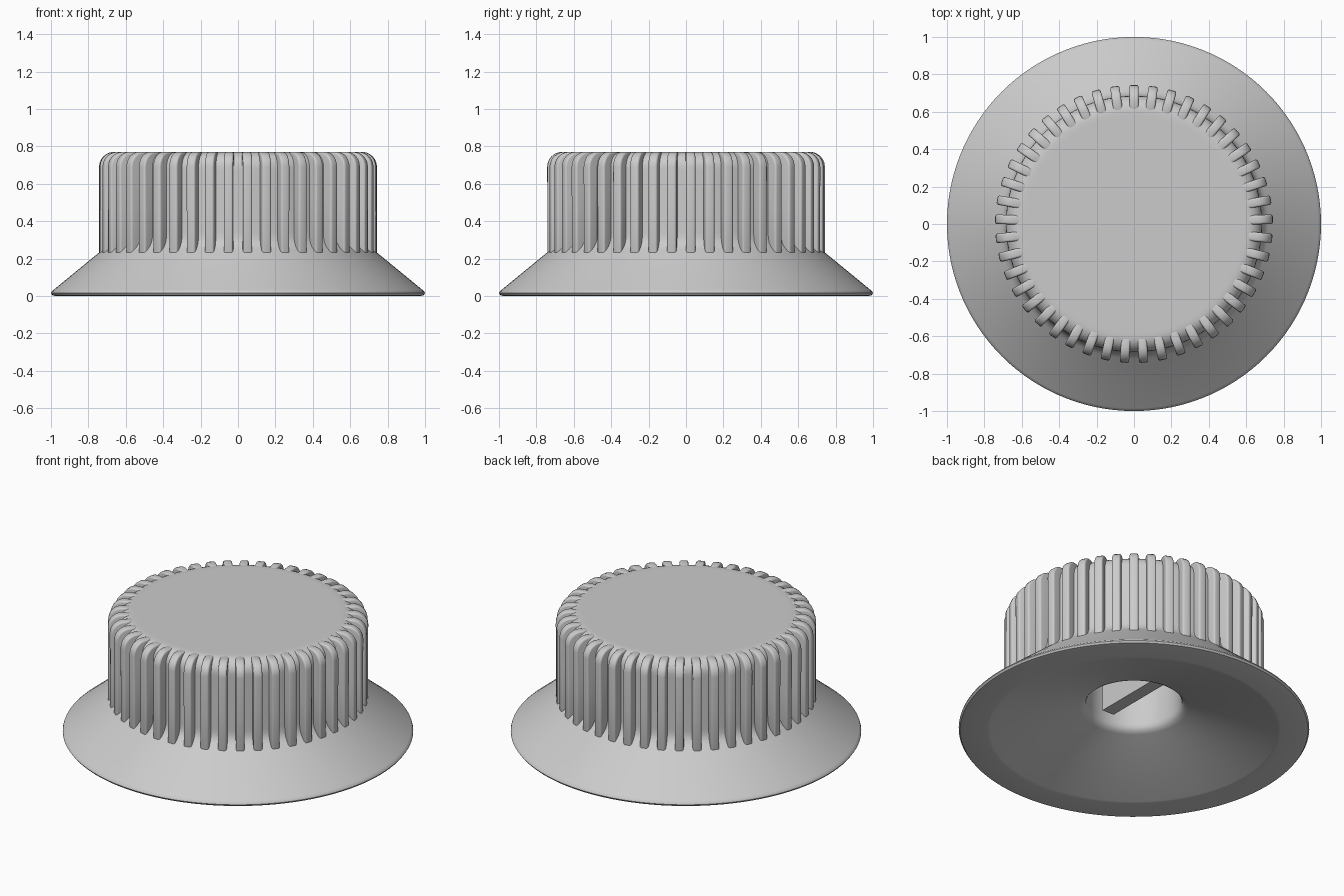
import bpy, bmesh
from math import sin, cos, pi, radians

cube = bpy.data.objects.get("Cube")
if cube:
    bpy.data.objects.remove(cube, do_unlink=True)

grey = bpy.data.materials.new("plain_grey")
grey.use_nodes = True
grey.diffuse_color = (0.6, 0.6, 0.6, 1)
grey.node_tree.nodes["Principled BSDF"].inputs["Base Color"].default_value = (0.6, 0.6, 0.6, 1)


def finish(name, bm):
    """Turn a bmesh into a smooth shaded object with sharp corners kept."""
    bmesh.ops.recalc_face_normals(bm, faces=bm.faces)
    mesh = bpy.data.meshes.new(name)
    bm.to_mesh(mesh)
    bm.free()
    mesh.materials.append(grey)
    obj = bpy.data.objects.new(name, mesh)
    bpy.context.collection.objects.link(obj)
    bpy.ops.object.select_all(action="DESELECT")
    obj.select_set(True)
    bpy.context.view_layer.objects.active = obj
    bpy.ops.object.shade_smooth_by_angle(angle=radians(35))
    return obj


def arc(r, z, radius, steps=6):
    """Quarter circle from straight out to straight up, as (r, z) points."""
    return [(r + radius * cos(pi / 2 * i / steps), z + radius * sin(pi / 2 * i / steps))
            for i in range(steps + 1)]


def lathe(name, profile, sides=120):
    bm = bmesh.new()
    verts = [bm.verts.new((r, 0, z)) for r, z in profile]
    edges = [bm.edges.new(pair) for pair in zip(verts, verts[1:])]
    bmesh.ops.spin(bm, geom=verts + edges, cent=(0, 0, 0), axis=(0, 0, 1),
                   angle=2 * pi, steps=sides)
    bmesh.ops.remove_doubles(bm, verts=bm.verts, dist=0.0005)
    return finish(name, bm)


# Knob body: hollow underside, flared skirt, core wall and rounded top
underside = [(0, 0.6), (0.27, 0.6), (0.27, 0.2), (0.275, 0.18), (0.287, 0.163),
             (0.31, 0.151), (0.82, 0.003), (0.83, 0), (0.84, 0)]
skirt = [(0.975, 0), (0.992, 0.004), (1, 0.015), (0.997, 0.024), (0.985, 0.034),
         (0.72, 0.251), (0.705, 0.266), (0.693, 0.285), (0.686, 0.31), (0.685, 0.34)]
top = [(0.685, 0.67)] + arc(0.605, 0.69, 0.08) + [(0.58, 0.77), (0, 0.77)]
lathe("knob_body", underside + skirt + top)

# Grip ribs around the core, one at the back centre
RIBS, WIDTH = 45, 0.05
outline = [(0.62, 0.215), (0.742, 0.215), (0.742, 0.45)] + arc(0.662, 0.69, 0.081) + [(0.605, 0.768)]
bm = bmesh.new()
for k in range(RIBS):
    a = pi / 2 + 2 * pi * k / RIBS
    sides = []
    for s in (-WIDTH / 2, WIDTH / 2):
        sides.append([bm.verts.new((r * cos(a) - s * sin(a), r * sin(a) + s * cos(a), z))
                      for r, z in outline])
    left, right = sides
    bm.faces.new(left)
    bm.faces.new(right[::-1])
    n = len(outline)
    for i in range(n):
        j = (i + 1) % n
        bm.faces.new((left[i], right[i], right[j], left[j]))
bmesh.ops.recalc_face_normals(bm, faces=bm.faces)
sharp = [e for e in bm.edges if e.calc_face_angle(0) > radians(80)]
bmesh.ops.bevel(bm, geom=sharp, offset=0.011, segments=3, profile=0.5,
                affect="EDGES", clamp_overlap=True)
finish("grip_ribs", bm)

# Drive blade inside the socket, running front to back
bm = bmesh.new()
bmesh.ops.create_cube(bm, size=1)
for v in bm.verts:
    v.co.x *= 0.08
    v.co.y *= 0.46
    v.co.z = 0.415 + v.co.z * 0.39
finish("socket_blade", bm)
